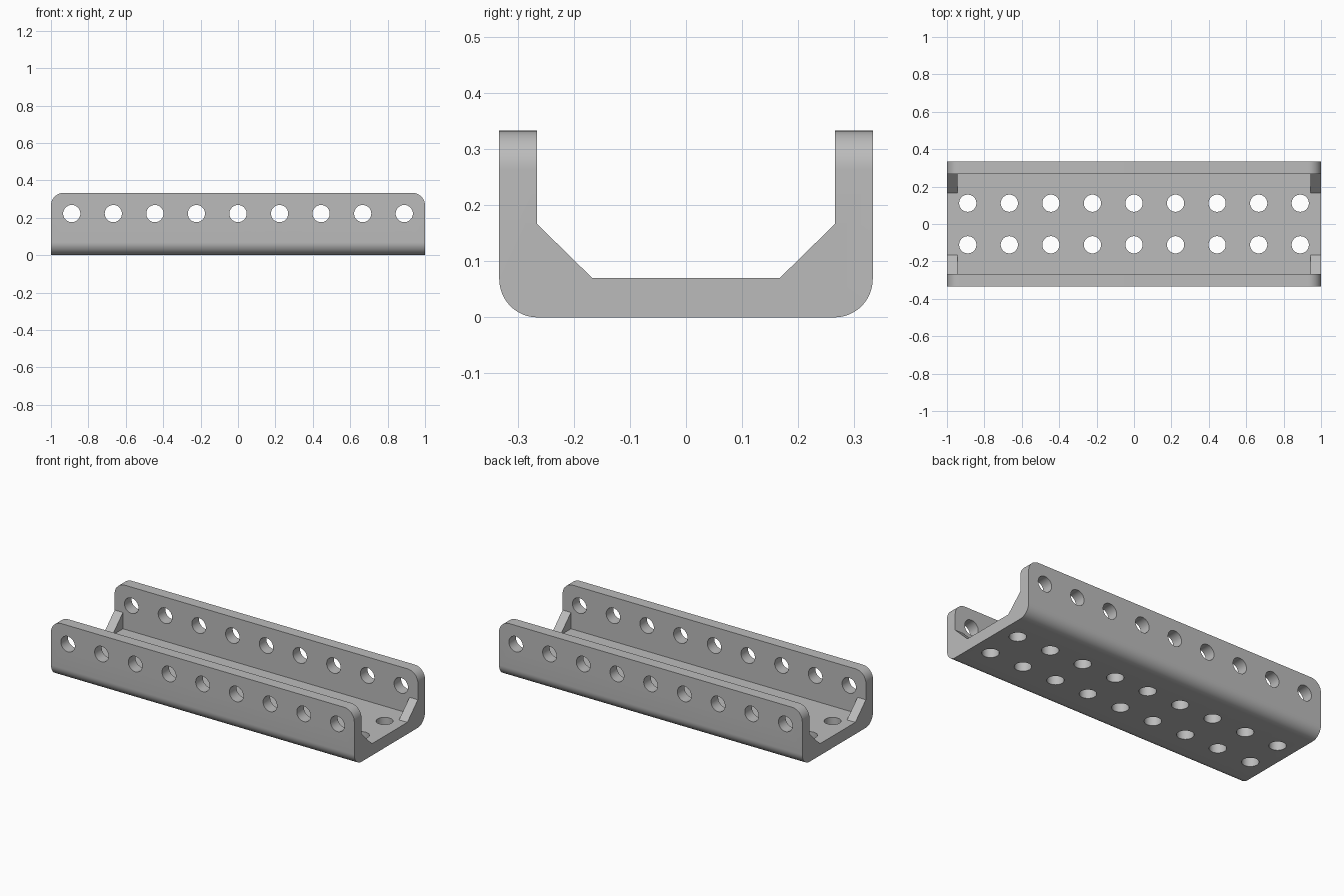
import bpy
import bmesh
from math import pi, radians
from mathutils import Matrix

LENGTH, HALF_W, HEIGHT = 2.0, 0.333, 0.333
WALL_Y, FLOOR_Z = 0.266, 0.07
ROUND = 0.068
PITCH, HOLE_R = LENGTH / 9, 0.046

cube = bpy.data.objects.get("Cube")
if cube:
    bpy.data.objects.remove(cube, do_unlink=True)

grey = bpy.data.materials.new("plain grey")
grey.use_nodes = True
colour = (0.5, 0.5, 0.5, 1)
grey.diffuse_color = colour
grey.node_tree.nodes["Principled BSDF"].inputs["Base Color"].default_value = colour


def extrude_profile(bm, points, x0, x1):
    """Extrude a closed y-z outline along x."""
    face = bm.faces.new([bm.verts.new((x0, y, z)) for y, z in points])
    new = bmesh.ops.extrude_face_region(bm, geom=[face])["geom"]
    moved = [v for v in new if isinstance(v, bmesh.types.BMVert)]
    bmesh.ops.translate(bm, verts=moved, vec=(x1 - x0, 0, 0))
    bmesh.ops.recalc_face_normals(bm, faces=bm.faces)


def make_object(name, bm):
    mesh = bpy.data.meshes.new(name)
    bm.to_mesh(mesh)
    bm.free()
    mesh.materials.append(grey)
    obj = bpy.data.objects.new(name, mesh)
    bpy.context.collection.objects.link(obj)
    return obj


def apply_boolean(target, tool, operation):
    mod = target.modifiers.new(operation.lower(), "BOOLEAN")
    mod.operation, mod.solver, mod.object = operation, "EXACT", tool
    bpy.context.view_layer.objects.active = target
    bpy.ops.object.modifier_apply(modifier=mod.name)
    bpy.data.objects.remove(tool, do_unlink=True)


# U-shaped channel with rounded lower edges and rounded wall ends
half = [(HALF_W, 0), (HALF_W, HEIGHT), (WALL_Y, HEIGHT), (WALL_Y, FLOOR_Z)]
bm = bmesh.new()
extrude_profile(bm, half + [(-y, z) for y, z in reversed(half)], -1, 1)


def is_rounded(edge):
    a, b = (v.co for v in edge.verts)
    along_x = abs(a.x - b.x) > 1
    across = abs(a.x - b.x) < 0.01 and abs(a.z - b.z) < 0.01
    top_end = across and a.z > HEIGHT - 0.01
    return top_end or (along_x and max(a.z, b.z) < 0.01)


bmesh.ops.bevel(bm, geom=[e for e in bm.edges if is_rounded(e)], offset=ROUND,
                offset_type="OFFSET", segments=12, profile=0.5, affect="EDGES")
channel = make_object("channel", bm)

# Triangular corner gussets at both ends, sunk slightly into wall and floor
bm = bmesh.new()
sink = 0.02
for side in (-1, 1):
    for end in (-1, 1):
        outline = [(0.167, FLOOR_Z), (0.167, FLOOR_Z - sink),
                   (WALL_Y + sink, FLOOR_Z - sink),
                   (WALL_Y + sink, 0.167), (WALL_Y, 0.167)]
        extrude_profile(bm, [(side * y, z) for y, z in outline], end, end * 0.945)
apply_boolean(channel, make_object("gussets", bm), "UNION")

# Rows of round holes: one through both walls, two through the floor
bm = bmesh.new()


def add_drill(location, depth, rotation):
    bmesh.ops.create_cone(bm, cap_ends=True, segments=40, radius1=HOLE_R,
                          radius2=HOLE_R, depth=depth,
                          matrix=Matrix.Translation(location) @ rotation)


for i in range(-4, 5):
    add_drill((i * PITCH, 0, 2 * PITCH / 2), 1, Matrix.Rotation(pi / 2, 4, "X"))
    for side in (-1, 1):
        add_drill((i * PITCH, side * PITCH / 2, 0), 0.2, Matrix.Identity(4))
apply_boolean(channel, make_object("hole_cutters", bm), "DIFFERENCE")

# Smooth curved surfaces, keeping hard edges
bpy.ops.object.select_all(action="DESELECT")
channel.select_set(True)
bpy.context.view_layer.objects.active = channel
bpy.ops.object.shade_smooth_by_angle(angle=radians(30))
